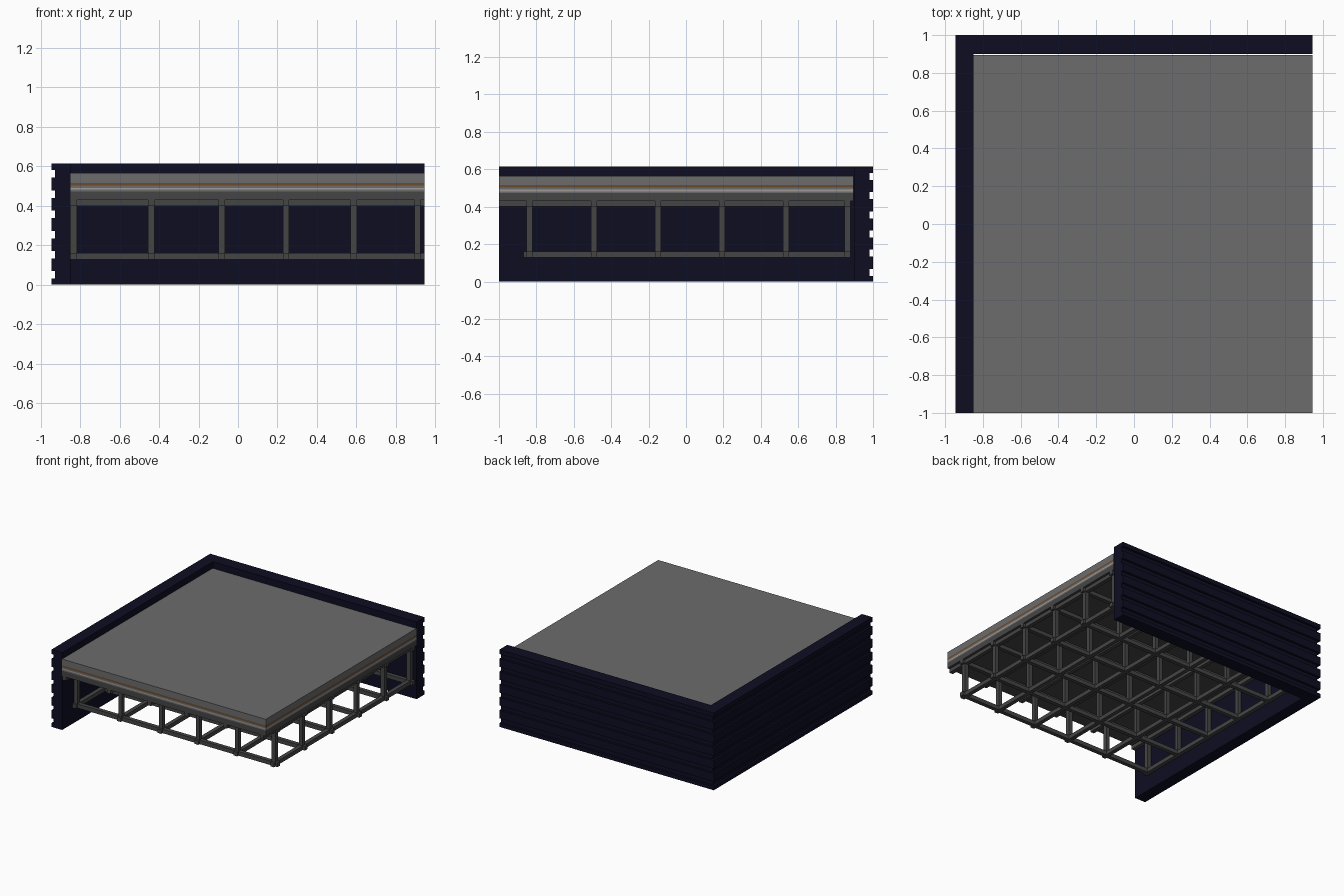
import bpy
import bmesh

cube = bpy.data.objects.get("Cube")
if cube:
    bpy.data.objects.remove(cube, do_unlink=True)


def material(name, rgb):
    m = bpy.data.materials.new(name)
    m.use_nodes = True
    color = (*rgb, 1)
    m.diffuse_color = color
    m.node_tree.nodes["Principled BSDF"].inputs["Base Color"].default_value = color
    return m


CONCRETE = material("concrete grey", (0.15, 0.15, 0.15))
STEEL = material("dark steel", (0.06, 0.06, 0.06))
NAVY = material("navy cladding", (0.004, 0.004, 0.016))
BROWN = material("brown board", (0.15, 0.07, 0.025))
PALE = material("pale sheet", (0.35, 0.33, 0.31))


def boxes(name, mat, spans):
    """One object from boxes given as (x0, x1, y0, y1, z0, z1)."""
    bm = bmesh.new()
    for x0, x1, y0, y1, z0, z1 in spans:
        verts = bmesh.ops.create_cube(bm, size=1)["verts"]
        bmesh.ops.scale(bm, vec=(x1 - x0, y1 - y0, z1 - z0), verts=verts)
        bmesh.ops.translate(bm, vec=((x0 + x1) / 2, (y0 + y1) / 2, (z0 + z1) / 2), verts=verts)
    mesh = bpy.data.meshes.new(name)
    bm.to_mesh(mesh)
    bm.free()
    mesh.materials.append(mat)
    ob = bpy.data.objects.new(name, mesh)
    bpy.context.collection.objects.link(ob)


LEFT, RIGHT, FRONT, BACK = -0.85, 0.945, -1, 0.895

# Layered floor: slab, thin sheets and steel deck
layers = [
    ("floor_slab", CONCRETE, 0.515, 0.565),
    ("brown_layer", BROWN, 0.502, 0.515),
    ("middle_layer", CONCRETE, 0.491, 0.502),
    ("pale_layer", PALE, 0.482, 0.491),
    ("lower_layer", CONCRETE, 0.473, 0.482),
    ("steel_deck", STEEL, 0.43, 0.473),
]
for name, mat, z0, z1 in layers:
    boxes(name, mat, [(LEFT, RIGHT, FRONT, BACK, z0, z1)])

# Space frame: upper grid, lower grid and posts
XS = [-0.833, -0.44, -0.083, 0.243, 0.587, 0.91]
YS = [-0.837, -0.492, -0.15, 0.193, 0.535, 0.863]
R = 0.016


def grid(name, z0, z1, front):
    boxes(name + "_cross_bars", STEEL, [(LEFT, RIGHT, y - R, y + R, z0, z1) for y in YS])
    boxes(name + "_long_bars", STEEL, [(x - R, x + R, front, 0.88, z0, z1) for x in XS])


grid("upper", 0.4, 0.43, FRONT)
grid("lower", 0.128, 0.16, -0.87)
boxes("frame_posts", STEEL,
      [(x - R, x + R, y - R, y + R, 0.16, 0.4) for x in XS for y in YS])

# Corner walls: solid core with projecting cladding ribs
TOP, ROWS, DEPTH = 0.615, 6, 0.018
PITCH = TOP / ROWS
boxes("side_wall", NAVY, [(-0.945 + DEPTH, LEFT, -1, 1 - DEPTH, 0, TOP)])
boxes("back_wall", NAVY, [(LEFT, RIGHT, 0.9, 1 - DEPTH, 0, TOP)])
ribs = [(0, 0.03)]
ribs += [(i * PITCH + 0.068, (i + 1) * PITCH + 0.03) for i in range(ROWS - 1)]
ribs += [(TOP - PITCH + 0.068, TOP)]
boxes("side_cladding", NAVY,
      [(-0.945, -0.945 + DEPTH, -1, 1, z0, z1) for z0, z1 in ribs])
boxes("back_cladding", NAVY,
      [(-0.945 + DEPTH, RIGHT, 1 - DEPTH, 1, z0, z1) for z0, z1 in ribs])
